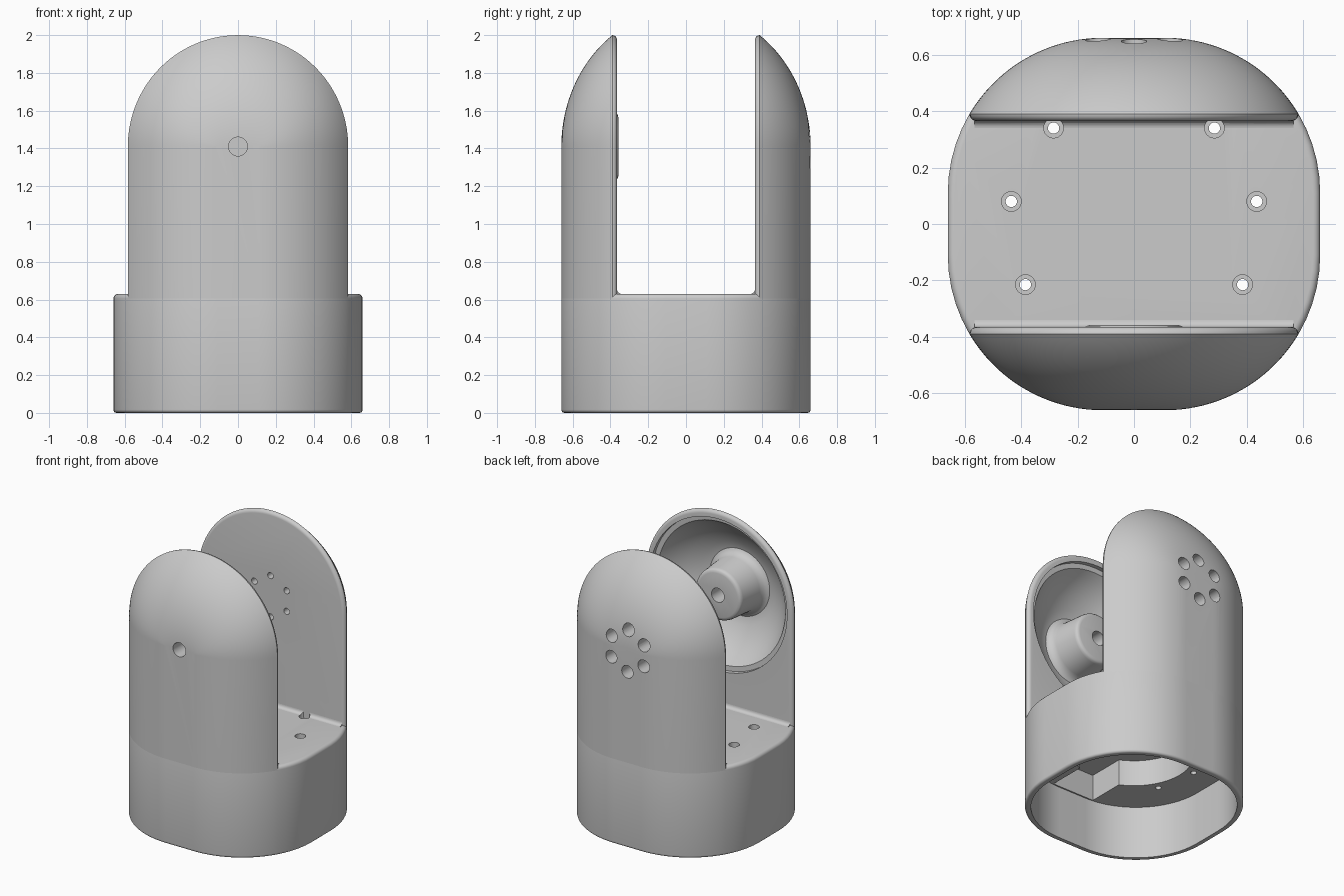
import bpy, bmesh
from math import sin, cos, asin, sqrt, pi, radians

cube = bpy.data.objects.get("Cube")
if cube:
    bpy.data.objects.remove(cube, do_unlink=True)

# One plain grey for the whole model
grey = bpy.data.materials.new("plain_grey")
grey.use_nodes = True
grey.diffuse_color = (0.6, 0.6, 0.6, 1)
grey.node_tree.nodes["Principled BSDF"].inputs["Base Color"].default_value = (0.6, 0.6, 0.6, 1)

HALF, CORNER = 0.66, 0.55        # rounded-square plan
FLAT = HALF - CORNER
SLOT, FLOOR, AXIS = 0.365, 0.63, 1.41
ROUND = 0.025                    # edge rounding
DOME = 0.731


def loft(name, loops):
    """Skin a stack of closed loops and cap both ends."""
    bm = bmesh.new()
    rings = [[bm.verts.new(p) for p in loop] for loop in loops]
    n = len(rings[0])
    for a, b in zip(rings, rings[1:]):
        for i in range(n):
            j = (i + 1) % n
            bm.faces.new((a[i], a[j], b[j], b[i]))
    bm.faces.new(rings[0])
    bm.faces.new(rings[-1])
    bmesh.ops.recalc_face_normals(bm, faces=bm.faces)
    mesh = bpy.data.meshes.new(name)
    bm.to_mesh(mesh)
    bm.free()
    mesh.materials.append(grey)
    obj = bpy.data.objects.new(name, mesh)
    bpy.context.collection.objects.link(obj)
    return obj


def lathe(name, profile, x, other, axis, sides=32):
    """Turned shape from (radius, position) pairs along the y or z axis."""
    loops = []
    for r, t in profile:
        ring = [(r * cos(2 * pi * k / sides), r * sin(2 * pi * k / sides)) for k in range(sides)]
        if axis == "z":
            loops.append([(x + u, other + v, t) for u, v in ring])
        else:
            loops.append([(x + u, t, other + v) for u, v in ring])
    return loft(name, loops)


def select(obj):
    bpy.ops.object.select_all(action='DESELECT')
    obj.select_set(True)
    bpy.context.view_layer.objects.active = obj


def cut(cutter, *targets):
    """Subtract a cutter from each target, then discard it."""
    for obj in targets:
        mod = obj.modifiers.new("cut", 'BOOLEAN')
        mod.operation, mod.solver, mod.object = 'DIFFERENCE', 'EXACT', cutter
        select(obj)
        bpy.ops.object.modifier_apply(modifier=mod.name)
    bpy.data.objects.remove(cutter, do_unlink=True)


# Corner angles shared by base and prongs so their walls line up
start = asin((SLOT + ROUND - FLAT) / CORNER)
prong_angles = [start + (radians(89) - start) * k / 22 for k in range(23)]
corner_angles = [start * k / 5 for k in range(5)] + prong_angles + [pi / 2]


def plan(z, inset=0):
    r = CORNER - inset
    quarter = [(FLAT + r * cos(a), FLAT + r * sin(a)) for a in corner_angles]
    half = quarter + [(-x, y) for x, y in reversed(quarter)]
    return [(x, y, z) for x, y in half + [(-x, -y) for x, y in half]]


def rounding(steps=5):
    """Quarter-round as (inset, distance from the end) pairs."""
    return [(ROUND * (1 - sin(q)), ROUND * (1 - cos(q)))
            for q in [pi / 2 * k / steps for k in range(steps + 1)]]


# Base: hollow rounded-square cup with rounded rims
rim = rounding()
base = loft("base", [plan(d * 0.7, i * 0.7) for i, d in rim]
            + [plan(FLOOR - d, i) for i, d in reversed(rim)])
ledge = 0.375
cut(loft("cavity", [plan(-0.1, 0.04), plan(ledge, 0.04)]), base)
cut(lathe("pocket", [(0.385, 0.3), (0.385, 0.56)], 0, 0, "z", 64), base)
cut(loft("channel", [[(-0.165, y, z), (0.165, y, z), (0.165, y, z + 0.26), (-0.165, y, z + 0.26)]
                     for y, z in ((-0.61, 0.3), (0, 0.3))]), base)


# Prongs: domed halves either side of the slot
def prong_slice(y, side, inset=0):
    yy = max(y, SLOT + ROUND)
    w = FLAT + sqrt(CORNER ** 2 - (yy - FLAT) ** 2) - inset
    h = DOME * sqrt(1 - (yy / HALF) ** 2) - inset
    arc = [(w * cos(pi * k / 56), AXIS + h * sin(pi * k / 56)) for k in range(57)]
    outline = [(w, FLOOR - ROUND)] + arc + [(-w, FLOOR - ROUND)]
    return [(x, side * y, z) for x, z in outline]


def prong(name, side):
    loops = [prong_slice(SLOT + d, side, i) for i, d in rim[:-1]]
    loops += [prong_slice(FLAT + CORNER * sin(a), side) for a in prong_angles]
    return loft(name, loops)


front_prong = prong("front_prong", -1)
back_prong = prong("back_prong", 1)


# Small concave fillets where the prongs meet the slot floor
def fillet(name, side):
    c = SLOT - ROUND
    arc = [(c + ROUND * sin(q), FLOOR + ROUND * (1 - cos(q)))
           for q in [pi / 2 * k / 6 for k in range(7)]]
    shape = [(SLOT + 0.01, FLOOR - 0.01), (c, FLOOR - 0.01)] + arc + [(SLOT + 0.01, FLOOR + ROUND)]
    return loft(name, [[(x, side * y, z) for y, z in shape] for x in (-0.565, 0.565)])


front_fillet = fillet("front_fillet", -1)
back_fillet = fillet("back_fillet", 1)

# Bowl inside the front prong, with a stepped lip
bowl = [(0.54, -0.3), (0.54, -0.395), (0.505, -0.397), (0.475, -0.44), (0.43, -0.49),
        (0.37, -0.54), (0.29, -0.585), (0.22, -0.61)]
cut(lathe("bowl", bowl, 0, AXIS, "y", 72), front_prong)

# Tapered boss standing in the bowl
boss = lathe("boss", [(0.155, -0.358), (0.17, -0.362), (0.178, -0.37), (0.182, -0.385),
                      (0.195, -0.55), (0.205, -0.58), (0.225, -0.6), (0.26, -0.612),
                      (0.2, -0.63)], 0, AXIS, "y", 48)
cut(lathe("bore", [(0.05, -0.9), (0.05, -0.2)], 0, AXIS, "y"), front_prong, boss)

# Ring of six counterbored holes through the back prong
for k in range(6):
    a = pi / 2 + k * pi / 3
    cut(lathe("hole", [(0.022, 0.2), (0.022, 0.43), (0.045, 0.43), (0.045, 0.8)],
              0.147 * cos(a), AXIS - 0.01 + 0.147 * sin(a), "y", 24), back_prong)

# Three mirrored pairs of counterbored holes through the slot floor
for x, y in ((0.285, 0.34), (0.435, 0.08), (0.385, -0.215)):
    for side in (-1, 1):
        targets = [base, back_fillet] if y > 0.3 else [base]
        cut(lathe("hole", [(0.02, 0.2), (0.02, 0.58), (0.035, 0.58), (0.035, 0.7)],
                  side * x, y, "z", 24), *targets)

# Smooth walls, crisp cut edges
for obj in (base, front_prong, back_prong, front_fillet, back_fillet, boss):
    select(obj)
    bpy.ops.object.shade_smooth_by_angle(angle=radians(32))
